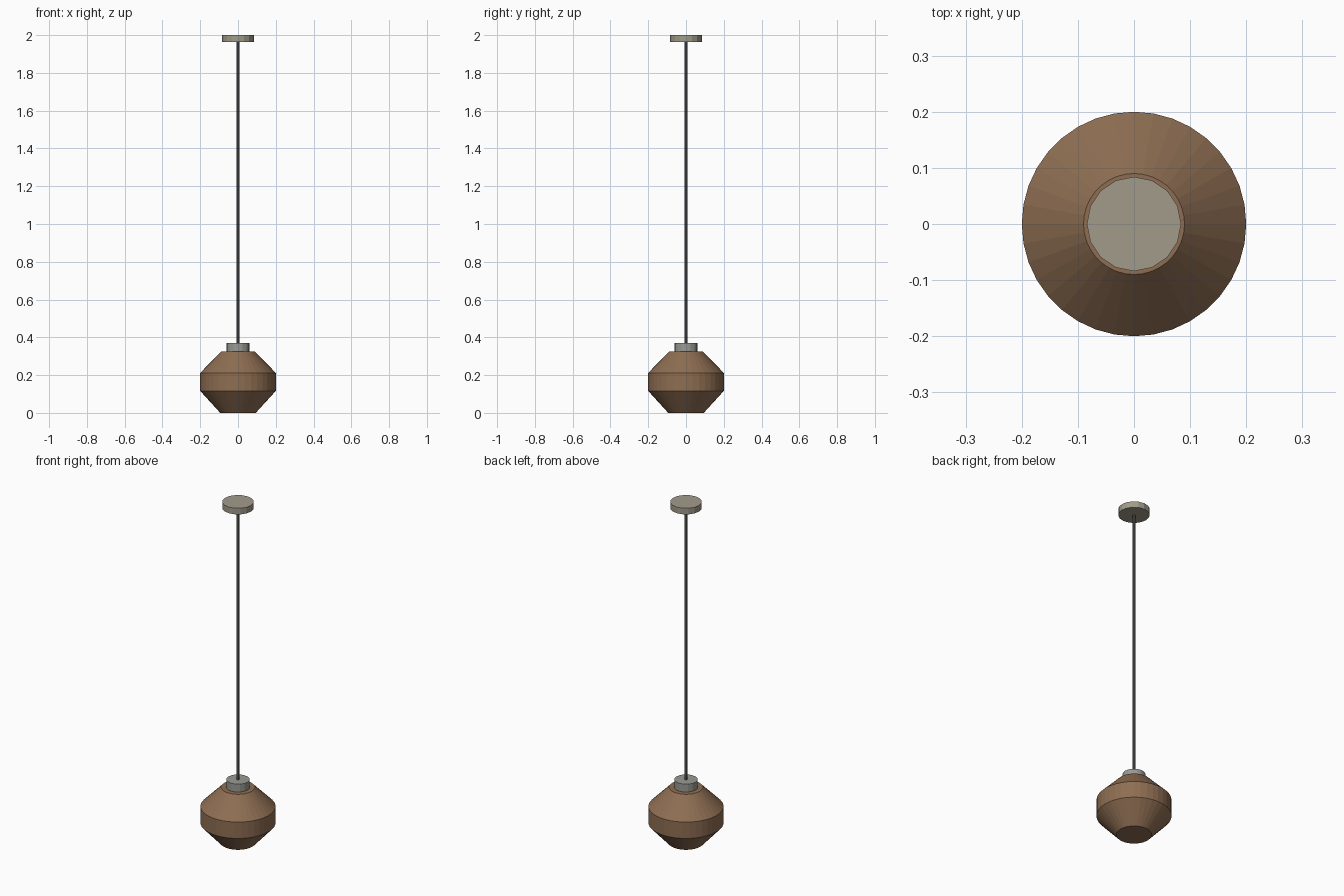
import bpy, bmesh, math

if "Cube" in bpy.data.objects:
    bpy.data.objects.remove(bpy.data.objects["Cube"])


def lathe(name, profile, sides, color=None):
    """Closed solid turned about z from (radius, height) points."""
    bm = bmesh.new()
    rings = [[bm.verts.new((r * math.cos(2 * math.pi * i / sides),
                            r * math.sin(2 * math.pi * i / sides), z))
              for i in range(sides)] for r, z in profile]
    for a, b in zip(rings, rings[1:]):
        for i in range(sides):
            j = (i + 1) % sides
            bm.faces.new((a[i], a[j], b[j], b[i]))
    bm.faces.new(rings[0][::-1])
    bm.faces.new(rings[-1])
    bmesh.ops.recalc_face_normals(bm, faces=bm.faces)
    mesh = bpy.data.meshes.new(name)
    bm.to_mesh(mesh)
    bm.free()
    ob = bpy.data.objects.new(name, mesh)
    bpy.context.collection.objects.link(ob)
    if color:
        mat = bpy.data.materials.new(name + "_material")
        mat.diffuse_color = color
        mat.use_nodes = True
        mat.node_tree.nodes["Principled BSDF"].inputs["Base Color"].default_value = mat.diffuse_color
        mesh.materials.append(mat)
    return ob


# faceted wooden shade
lathe("lamp_shade", [(0.094, 0), (0.2, 0.116), (0.2, 0.212), (0.09, 0.324)],
      36, (0.27, 0.155, 0.085, 1))
# socket cap on the shade
lathe("socket_cap", [(0.062, 0.322), (0.062, 0.37)], 16, (0.32, 0.32, 0.30, 1))
# hanging cord
lathe("cord", [(0.008, 0.365), (0.008, 1.97)], 8, (0.13, 0.13, 0.12, 1))
# ceiling plate
lathe("ceiling_plate", [(0.084, 1.964), (0.084, 2.0)], 16, (0.36, 0.33, 0.26, 1))
